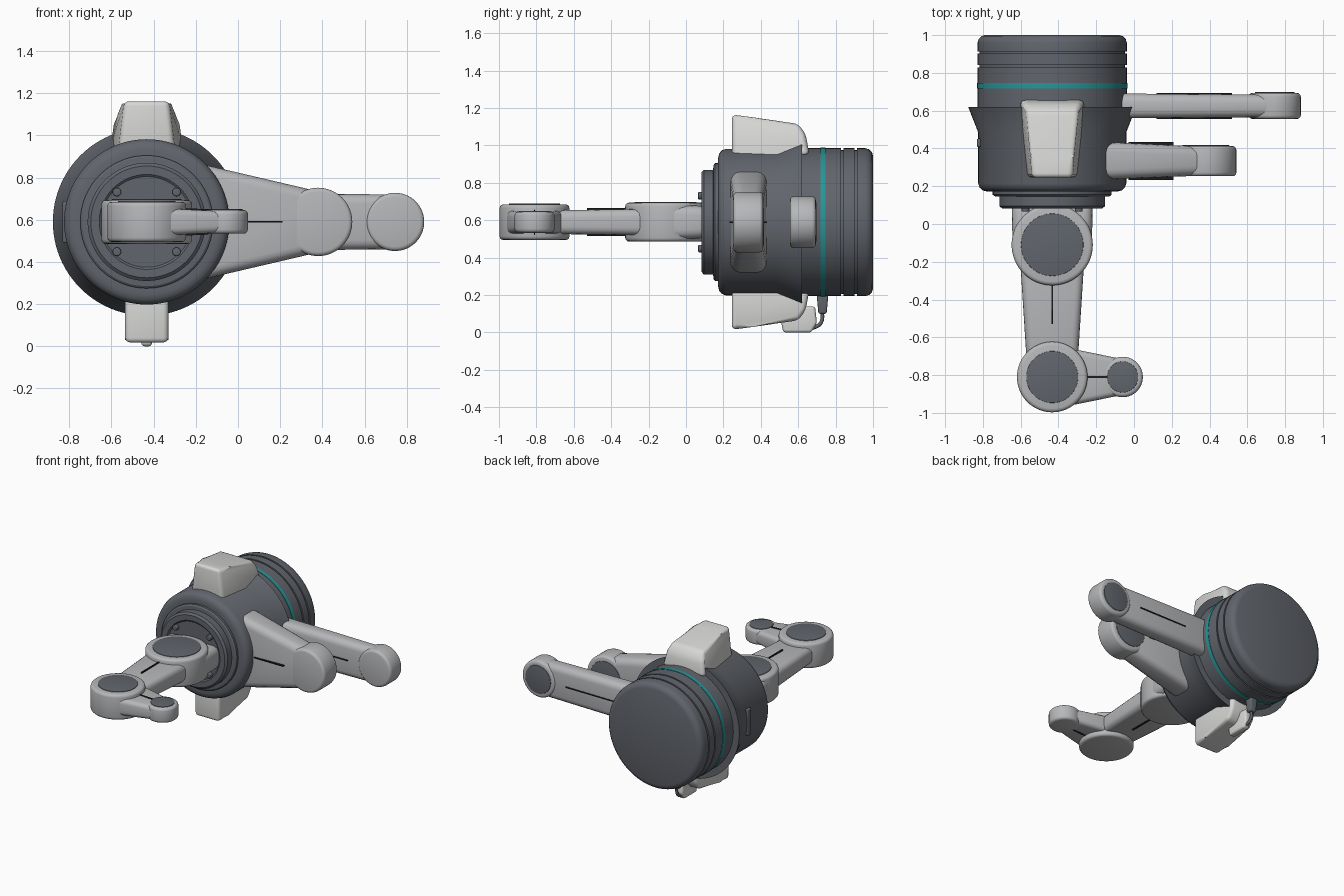
import bpy, bmesh, math
from mathutils import Vector

cube = bpy.data.objects.get("Cube")
if cube:
    bpy.data.objects.remove(cube)


def material(name, rgb):
    m = bpy.data.materials.new(name)
    m.use_nodes = True
    m.diffuse_color = (*rgb, 1)
    bsdf = next(n for n in m.node_tree.nodes if n.type == 'BSDF_PRINCIPLED')
    bsdf.inputs["Base Color"].default_value = (*rgb, 1)
    bsdf.inputs["Roughness"].default_value = 0.6
    return m


DARK = material("charcoal", (0.12, 0.13, 0.15))
GREY = material("arm grey", (0.47, 0.475, 0.49))
PALE = material("pale shell", (0.68, 0.68, 0.67))
TEAL = material("teal", (0.02, 0.30, 0.31))
BLACK = material("black", (0.012, 0.012, 0.014))

CX, CZ = -0.433, 0.59   # main axis of the body, running along y


def finish(bm, name, *mats):
    bmesh.ops.recalc_face_normals(bm, faces=bm.faces)
    mesh = bpy.data.meshes.new(name)
    bm.to_mesh(mesh)
    bm.free()
    for m in mats:
        mesh.materials.append(m)
    for p in mesh.polygons:
        p.use_smooth = True
    mesh.set_sharp_from_angle(angle=math.radians(32))
    ob = bpy.data.objects.new(name, mesh)
    bpy.context.collection.objects.link(ob)
    return ob


def lathe(name, centre, axis, profile, mat, steps=64, extra=()):
    """Spin (height, radius) points round the y or z axis."""
    bm = bmesh.new()
    rings = []
    for h, r in profile:
        ring = []
        for i in range(steps):
            a = math.tau * i / steps
            u, v = r * math.cos(a), r * math.sin(a)
            p = Vector((u, h, v)) if axis == 'Y' else Vector((u, v, h))
            ring.append(bm.verts.new(p + Vector(centre)))
        rings.append(ring)
    for a, b in zip(rings, rings[1:]):
        for i in range(steps):
            j = (i + 1) % steps
            bm.faces.new((a[i], a[j], b[j], b[i]))
    bm.faces.new(rings[0])
    bm.faces.new(rings[-1])
    return finish(bm, name, mat, *extra)


def disc(name, centre, axis, radius, half, mat, edge=0.02):
    """Cylinder with rounded rims."""
    arc = [(half - edge + edge * math.sin(t), radius - edge + edge * math.cos(t))
           for t in (0, math.pi / 6, math.pi / 3, math.pi / 2)]
    lathe(name, centre, axis, [(-h, r) for h, r in reversed(arc)] + arc, mat)


def bar(name, start, end, thick, size0, size1, mat, bevel=0.03):
    """Tapered rounded bar; sizes are (half width, half thickness)."""
    start, end, thick = Vector(start), Vector(end), Vector(thick)
    wide = (end - start).normalized().cross(thick)
    bm = bmesh.new()
    ends = []
    for p, (w, t) in ((start, size0), (end, size1)):
        ends.append([bm.verts.new(p + wide * w * a + thick * t * b)
                     for a, b in ((1, 1), (-1, 1), (-1, -1), (1, -1))])
    for i in range(4):
        j = (i + 1) % 4
        bm.faces.new((ends[0][i], ends[0][j], ends[1][j], ends[1][i]))
    bm.faces.new(ends[0])
    bm.faces.new(ends[1])
    if bevel:
        bmesh.ops.bevel(bm, geom=bm.edges[:], offset=bevel, segments=4,
                        profile=0.5, affect='EDGES', clamp_overlap=True)
    return finish(bm, name, mat)


def shell(name, outline, half_width, mat, bevel):
    """Side outline of (y, z) points, as wide as half_width(y, z)."""
    bm = bmesh.new()
    sides = [[bm.verts.new((CX + s * half_width(y, z), y, z)) for y, z in outline]
             for s in (-1, 1)]
    n = len(outline)
    for i in range(n):
        j = (i + 1) % n
        bm.faces.new((sides[0][i], sides[0][j], sides[1][j], sides[1][i]))
    for s in sides:
        bm.faces.new(s)
    bmesh.ops.bevel(bm, geom=bm.edges[:], offset=bevel, segments=4,
                    profile=0.5, affect='EDGES', clamp_overlap=True)
    return finish(bm, name, mat)


# Body: front rings, drum, flared collar, rear drum with two grooves
profile = [(0.09, 0.215), (0.082, 0.225), (0.082, 0.265), (0.095, 0.28),
           (0.145, 0.28), (0.147, 0.305), (0.155, 0.315), (0.172, 0.315),
           (0.172, 0.345), (0.178, 0.368), (0.192, 0.384), (0.215, 0.392),
           (0.485, 0.392), (0.62, 0.445), (0.62, 0.395), (0.718, 0.395),
           (0.718, 0.398), (0.746, 0.398), (0.746, 0.395)]
for groove in (0.835, 0.908):
    profile += [(groove - 0.006, 0.395), (groove - 0.006, 0.385),
                (groove + 0.006, 0.385), (groove + 0.006, 0.395)]
profile += [(0.96, 0.395), (0.98, 0.389), (0.994, 0.374), (1.0, 0.355)]
body = lathe("body", (CX, 0, CZ), 'Y', profile, DARK, 96, (TEAL,))
for p in body.data.polygons:
    if 0.717 < p.center.y < 0.747 and len(p.vertices) == 4:
        p.material_index = 1

# Front screws and the narrow side port
for i in range(4):
    a = math.pi / 4 + i * math.pi / 2
    disc("front_screw", (CX + 0.2 * math.cos(a), 0.08, CZ + 0.2 * math.sin(a)),
         'Y', 0.02, 0.015, DARK, 0.005)
bar("side_port", (-0.82, 0.43, CZ - 0.1), (-0.82, 0.43, CZ + 0.1), (1, 0, 0),
    (0.022, 0.012), (0.022, 0.012), DARK, 0.008)

# Upper and lower shell fins
fin = [(0.245, 0.32), (0.245, 0.575), (0.36, 0.56), (0.60, 0.525),
       (0.64, 0.47), (0.66, 0.36)]


def upper_width(y, z):
    return 0.105 + 0.04 * (y - 0.245) / 0.4 + (0.03 if z < CZ + 0.4 else 0)


shell("upper_fin", [(y, CZ + z) for y, z in fin], upper_width, PALE, 0.025)
shell("lower_fin", [(y, CZ - z) for y, z in fin], lambda y, z: 0.103, PALE, 0.025)

# Cable guide and plug under the rear
shell("cable_guide", [(0.50, 0.10), (0.52, 0.0), (0.67, 0.0), (0.70, 0.05),
                      (0.69, 0.14), (0.60, 0.14)], lambda y, z: 0.025, PALE, 0.015)
bar("cable_plug", (CX, 0.73, 0.10), (CX, 0.73, 0.21), (1, 0, 0),
    (0.022, 0.025), (0.032, 0.03), DARK, 0.01)
path = bpy.data.curves.new("cable", 'CURVE')
path.dimensions = '3D'
path.bevel_depth = 0.01
spline = path.splines.new('BEZIER')
spline.bezier_points.add(2)
for pt, (y, z) in zip(spline.bezier_points, ((0.67, 0.02), (0.72, 0.05), (0.73, 0.12))):
    pt.co = (CX, y, z)
    pt.handle_left_type = pt.handle_right_type = 'AUTO'
path.materials.append(DARK)
bpy.context.collection.objects.link(bpy.data.objects.new("cable", path))

# Broad side arm
Y, Z = (0, 1, 0), (0, 0, 1)
bar("side_arm", (-0.22, 0.335, CZ), (0.38, 0.333, CZ), Y, (0.285, 0.102), (0.145, 0.076), GREY, 0.05)
disc("side_arm_end", (0.38, 0.333, CZ), 'Y', 0.162, 0.08, GREY)
disc("side_arm_cap", (0.38, 0.413, CZ), 'Y', 0.125, 0.004, DARK, 0.002)
bar("side_arm_slit", (-0.03, 0.333, CZ), (0.21, 0.333, CZ), Y, (0.004, 0.1), (0.004, 0.1), BLACK, 0)

# Long rear arm
bar("rear_arm", (-0.15, 0.625, CZ), (0.745, 0.625, CZ), Y, (0.138, 0.066), (0.13, 0.06), GREY, 0.045)
disc("rear_arm_end", (0.745, 0.625, CZ), 'Y', 0.138, 0.069, GREY)
disc("rear_arm_cap", (0.745, 0.694, CZ), 'Y', 0.105, 0.004, DARK, 0.002)
bar("rear_arm_slit", (0.12, 0.625, CZ), (0.52, 0.625, CZ), Y, (0.004, 0.068), (0.004, 0.068), BLACK, 0)

# Front arm: neck, shoulder, link, elbow and finger
bar("front_neck", (CX, 0.12, CZ), (CX, -0.11, CZ), Z, (0.215, 0.085), (0.21, 0.095), GREY, 0.05)
bar("front_link", (CX, -0.11, CZ), (CX, -0.81, CZ), Z, (0.175, 0.072), (0.13, 0.062), GREY, 0.04)
bar("front_link_slit", (CX, -0.3, CZ), (CX, -0.53, CZ), Z, (0.005, 0.075), (0.005, 0.075), BLACK, 0)
bar("finger", (CX, -0.81, CZ), (-0.06, -0.81, CZ), Z, (0.17, 0.068), (0.095, 0.05), GREY, 0.03)
bar("finger_slit", (-0.25, -0.81, CZ), (-0.14, -0.81, CZ), Z, (0.004, 0.065), (0.004, 0.06), BLACK, 0)
for name, x, y, radius, half, cap in (("shoulder", CX, -0.11, 0.215, 0.104, 0.165),
                                      ("elbow", CX, -0.81, 0.187, 0.095, 0.137),
                                      ("fingertip", -0.06, -0.81, 0.107, 0.056, 0.082)):
    disc(name, (x, y, CZ), 'Z', radius, half, GREY)
    disc(name + "_cap", (x, y, CZ + half), 'Z', cap, 0.004, DARK, 0.002)
